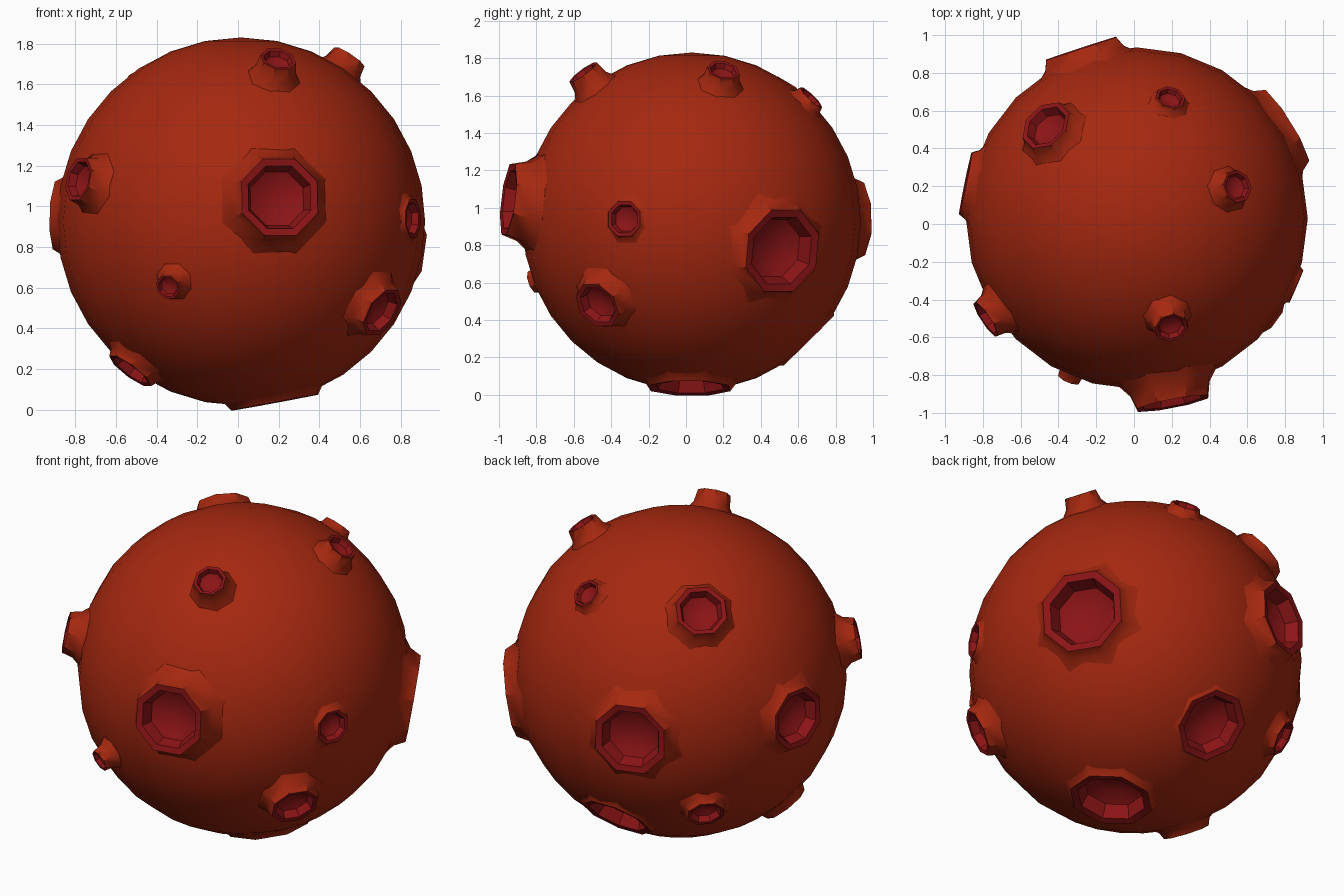
import bpy, bmesh, math
from mathutils import Vector

if "Cube" in bpy.data.objects:
    bpy.data.objects.remove(bpy.data.objects["Cube"])

CENTRE = Vector((0.015, 0.03, 0.925))
RADIUS = 0.905
SIDES = 8


def material(name, rgb):
    m = bpy.data.materials.new(name)
    m.diffuse_color = (*rgb, 1)
    m.use_nodes = True
    m.node_tree.nodes["Principled BSDF"].inputs["Base Color"].default_value = m.diffuse_color
    return m


BODY = material("rust red", (0.38, 0.021, 0.005))
PIT = material("dark crimson", (0.26, 0.007, 0.008))

# rim centre (x, y, z) and outer rim radius of every crater
CRATERS = [
    (0.205, -0.95, 1.045, 0.205),   # big front
    (0.86, -0.33, 0.94, 0.10),      # right
    (0.71, -0.475, 0.478, 0.135),   # lower front right
    (-0.345, -0.82, 0.602, 0.063),  # lower front left
    (-0.785, -0.505, 1.134, 0.113), # front left
    (0.198, -0.55, 1.725, 0.09),    # top front
    (0.548, 0.20, 1.735, 0.088),    # top right
    (0.193, 0.67, 1.59, 0.08),      # top back
    (-0.467, 0.522, 1.605, 0.145),  # top back left
    (-0.28, 0.93, 0.94, 0.21),      # big back
    (-0.892, 0.215, 0.955, 0.18),   # left
    (-0.554, 0.603, 0.44, 0.105),   # lower back left
    (0.0, 0.655, 0.29, 0.205),      # lower back
    (-0.53, -0.19, 0.19, 0.127),    # lower left
    (0.18, 0.02, 0.035, 0.23),      # bottom
    (0.80, 0.515, 0.77, 0.238),     # big right
]


def lathe(bm, profile, rot, mats, cap_ends):
    """Spin a (radius, height) profile into rings around a local axis."""
    rings = []
    for r, h in profile:
        ring = []
        for i in range(SIDES):
            a = 2 * math.pi * (i + 0.5) / SIDES
            p = Vector((r * math.cos(a), r * math.sin(a), h))
            ring.append(bm.verts.new(CENTRE + rot @ p))
        rings.append(ring)
    for k in range(len(rings) - 1):
        lo, hi = rings[k], rings[k + 1]
        for i in range(SIDES):
            j = (i + 1) % SIDES
            f = bm.faces.new((lo[i], lo[j], hi[j], hi[i]))
            f.material_index = mats[k]
            f.smooth = True
    f = bm.faces.new(rings[-1])
    f.material_index = mats[-1]
    f.smooth = True
    if cap_ends:
        bm.faces.new(list(reversed(rings[0])))


def make_object(name, bm, mats):
    me = bpy.data.meshes.new(name)
    bm.to_mesh(me)
    bm.free()
    for m in mats:
        me.materials.append(m)
    ob = bpy.data.objects.new(name, me)
    bpy.context.collection.objects.link(ob)
    return ob


def shade(ob, angle):
    bpy.ops.object.select_all(action='DESELECT')
    ob.select_set(True)
    bpy.context.view_layer.objects.active = ob
    bpy.ops.object.shade_smooth_by_angle(angle=math.radians(angle))


# craters: flared collar, flat rim and rounded pit; plus matching hole cutters
craters, cutters = bmesh.new(), bmesh.new()
for x, y, z, r in CRATERS:
    axis = Vector((x, y, z)) - CENTRE
    d = axis.length
    rot = axis.to_track_quat('Z', 'Y').to_matrix()
    foot = 1.32 * r + 0.02
    base = min(math.sqrt(RADIUS ** 2 - foot ** 2) - 0.015, d - 0.02)
    profile = [(foot, base), (1.13 * r, base + 0.45 * (d - base)), (r, d),
               (0.82 * r, d - 0.03 * r), (0.70 * r, d - 0.36 * r),
               (0.40 * r, d - 0.52 * r)]
    lathe(craters, profile, rot, [0, 0, 1, 1, 1, 1], False)
    lathe(cutters, [(0.9 * r, d - 0.65 * r), (0.9 * r, d + 0.15)], rot, [0, 0], True)

crater_ob = make_object("craters", craters, [BODY, PIT])
shade(crater_ob, 40)
cutter_ob = make_object("hole_cutter", cutters, [PIT])
cutter_ob.hide_render = True

# round body with an opening behind every pit
ball = bmesh.new()
bmesh.ops.create_uvsphere(ball, u_segments=24, v_segments=16, radius=RADIUS)
bmesh.ops.translate(ball, verts=ball.verts, vec=CENTRE)
body = make_object("round_body", ball, [BODY, PIT])
cut = body.modifiers.new("holes", 'BOOLEAN')
cut.operation = 'DIFFERENCE'
cut.solver = 'EXACT'
cut.material_mode = 'TRANSFER'
cut.object = cutter_ob
bpy.context.view_layer.update()
holed = bpy.data.meshes.new_from_object(
    body.evaluated_get(bpy.context.evaluated_depsgraph_get()))
body.modifiers.clear()
body.data = holed
bpy.data.objects.remove(cutter_ob)

# drop the hidden hole walls, the pits replace them
bm = bmesh.new()
bm.from_mesh(holed)
walls = [f for f in bm.faces if f.material_index == 1]
bmesh.ops.delete(bm, geom=walls, context='FACES')
bm.to_mesh(holed)
bm.free()
shade(body, 40)
